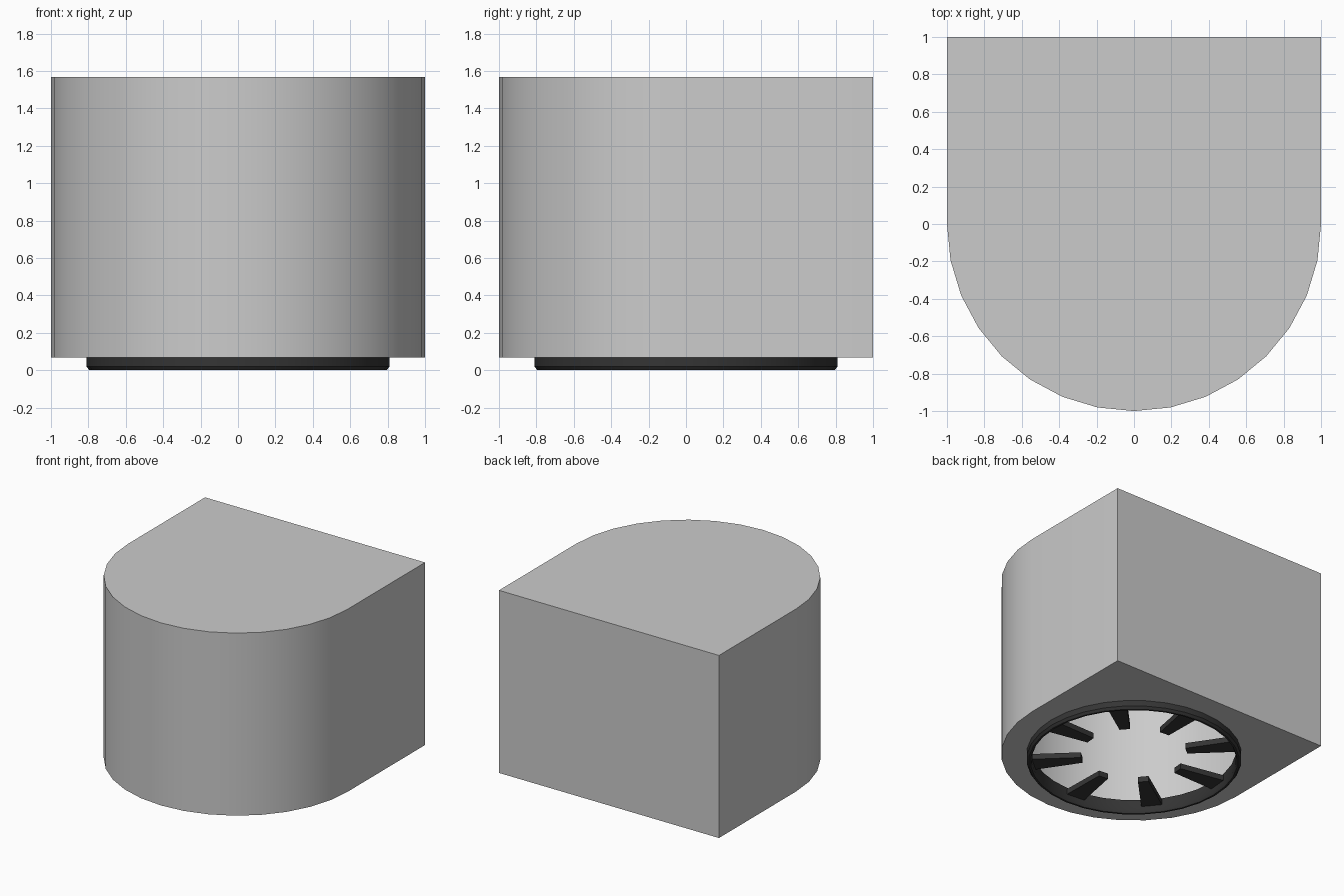
import bpy, bmesh
from math import sin, cos, pi, radians

if "Cube" in bpy.data.objects:
    bpy.data.objects.remove(bpy.data.objects["Cube"])

Z0, Z1 = 0.067, 1.567
HOLE_R = 0.785

dark = bpy.data.materials.new("dark")
dark.diffuse_color = (0.035, 0.035, 0.035, 1)
dark.use_nodes = True
dark.node_tree.nodes["Principled BSDF"].inputs["Base Color"].default_value = dark.diffuse_color


def finish(bm, name, mat=None):
    bmesh.ops.recalc_face_normals(bm, faces=bm.faces)
    me = bpy.data.meshes.new(name)
    bm.to_mesh(me)
    bm.free()
    ob = bpy.data.objects.new(name, me)
    bpy.context.collection.objects.link(ob)
    if mat:
        me.materials.append(mat)
    bpy.ops.object.select_all(action='DESELECT')
    ob.select_set(True)
    bpy.context.view_layer.objects.active = ob
    bpy.ops.object.shade_smooth_by_angle(angle=radians(30))
    return ob


def loop_edges(bm, verts):
    return [bm.edges.new((verts[i - 1], verts[i])) for i in range(len(verts))]


# Hollow housing: square back, half-round front, round opening underneath
bm = bmesh.new()
outline = [(1, 1), (-1, 1)] + [(cos(pi + i * pi / 16), sin(pi + i * pi / 16)) for i in range(17)]
low = [bm.verts.new((x, y, Z0)) for x, y in outline]
high = [bm.verts.new((x, y, Z1)) for x, y in outline]
hole = [bm.verts.new((HOLE_R * cos(i * pi / 16), HOLE_R * sin(i * pi / 16), Z0)) for i in range(32)]
edges = loop_edges(bm, low) + loop_edges(bm, hole)
bmesh.ops.triangle_fill(bm, use_beauty=True, use_dissolve=False, edges=edges, normal=(0, 0, -1))
for i in range(len(low)):
    bm.faces.new((low[i - 1], low[i], high[i], high[i - 1]))
bm.faces.new(high)
finish(bm, "housing")

# Dark rim around the opening, lathed from a bevelled section
bm = bmesh.new()
section = [(0.77, 0.11), (0.77, 0.018), (0.78, 0), (0.795, 0),
           (0.81, 0.02), (0.81, 0.067), (0.785, 0.067), (0.785, 0.11)]
N = 32
rings = [[bm.verts.new((r * cos(2 * pi * k / N), r * sin(2 * pi * k / N), z)) for r, z in section]
         for k in range(N)]
for k in range(N):
    a, b = rings[k - 1], rings[k]
    for j in range(len(section)):
        bm.faces.new((a[j - 1], a[j], b[j], b[j - 1]))
finish(bm, "rim", dark)

# Eight tapered teeth pointing inward from the rim
bm = bmesh.new()
plan = [(0.40, -0.04), (0.775, -0.08), (0.775, 0.08), (0.40, 0.04)]
for k in range(8):
    t = radians(40 + 45 * k)
    lo, hi = [[bm.verts.new((x * cos(t) - y * sin(t), x * sin(t) + y * cos(t), z))
               for x, y in plan] for z in (0.055, 0.1)]
    bm.faces.new(lo)
    bm.faces.new(hi)
    for i in range(4):
        bm.faces.new((lo[i - 1], lo[i], hi[i], hi[i - 1]))
finish(bm, "teeth", dark)
